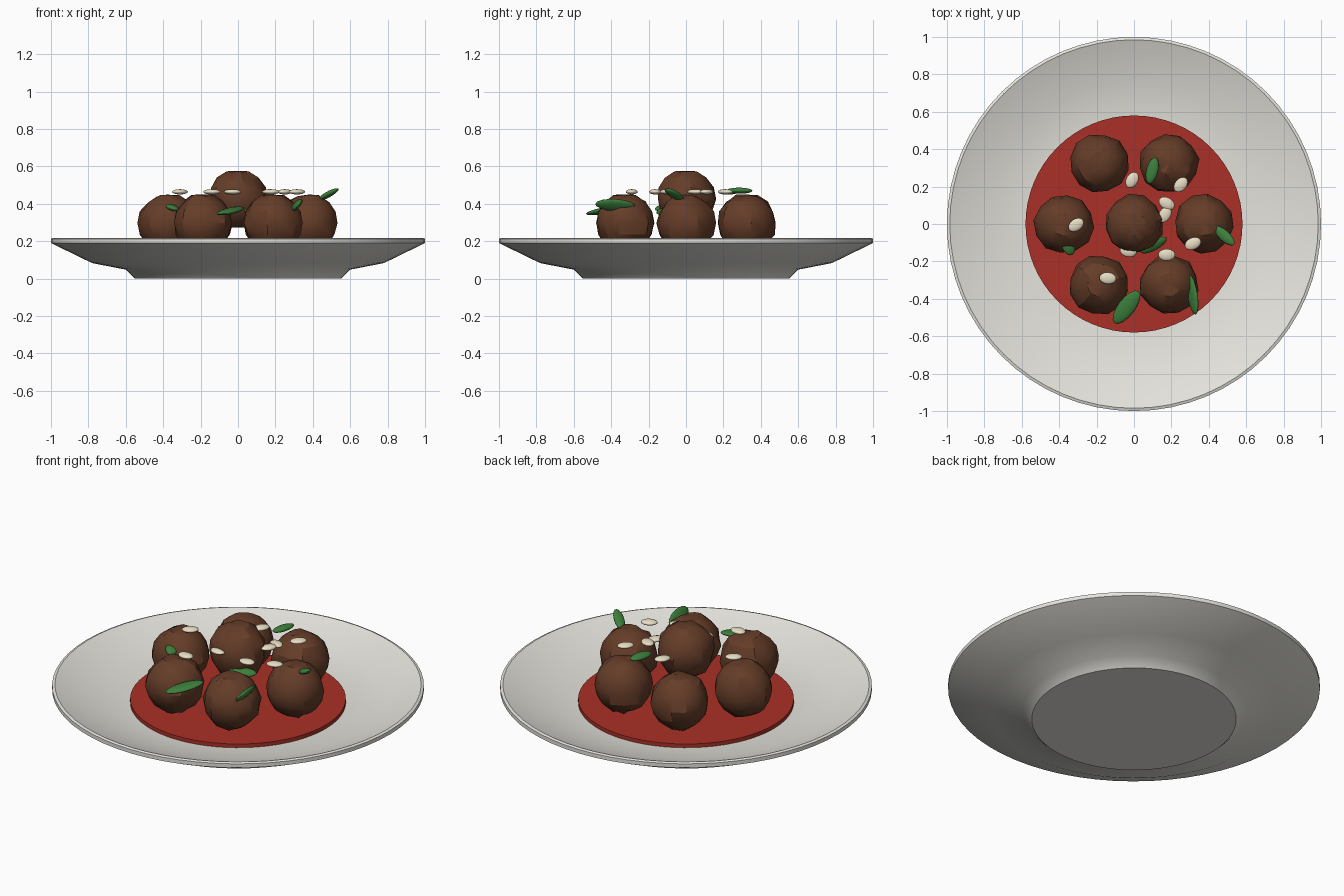
import bpy, bmesh, math, random
from mathutils import Vector, Matrix

cube = bpy.data.objects.get("Cube")
if cube:
    bpy.data.objects.remove(cube)
random.seed(4)


def material(name, rgb):
    m = bpy.data.materials.new(name)
    m.use_nodes = True
    m.diffuse_color = (*rgb, 1)
    m.node_tree.nodes["Principled BSDF"].inputs["Base Color"].default_value = (*rgb, 1)
    return m


CERAMIC = material("ceramic", (0.78, 0.77, 0.72))
SAUCE = material("tomato_red", (0.40, 0.03, 0.02))
MEAT = material("browned_meat", (0.13, 0.046, 0.021))
GREEN = material("leaf_green", (0.045, 0.21, 0.045))
CREAM = material("nut_cream", (0.85, 0.77, 0.58))


def finish(name, bm, mat, angle):
    bmesh.ops.recalc_face_normals(bm, faces=bm.faces)
    mesh = bpy.data.meshes.new(name)
    bm.to_mesh(mesh)
    bm.free()
    mesh.materials.append(mat)
    ob = bpy.data.objects.new(name, mesh)
    bpy.context.collection.objects.link(ob)
    bpy.ops.object.select_all(action='DESELECT')
    ob.select_set(True)
    bpy.context.view_layer.objects.active = ob
    bpy.ops.object.shade_smooth_by_angle(angle=math.radians(angle))
    return ob


def lathe(name, profile, mat, angle, steps=64):
    """Spin a radius/height profile around z."""
    bm = bmesh.new()
    verts = [bm.verts.new((r, 0, z)) for r, z in profile]
    edges = [bm.edges.new(pair) for pair in zip(verts, verts[1:])]
    bmesh.ops.spin(bm, geom=verts + edges, cent=(0, 0, 0), axis=(0, 0, 1),
                   angle=math.tau, steps=steps)
    bmesh.ops.remove_doubles(bm, verts=bm.verts, dist=1e-4)
    return finish(name, bm, mat, angle)


def ellipsoid(name, centre, along, across, half, mat):
    """Flattened ball with its long axis along one direction and width across."""
    x = Vector(along).normalized()
    z = x.cross(Vector(across)).normalized()
    y = z.cross(x)
    frame = Matrix((x, y, z)).transposed().to_4x4()
    bm = bmesh.new()
    bmesh.ops.create_uvsphere(bm, u_segments=16, v_segments=10, radius=1)
    bm.transform(Matrix.Translation(centre) @ frame @ Matrix.Diagonal((*half, 1)))
    return finish(name, bm, mat, 60)


def meatball(name, centre, radius=0.158):
    """Coarse ball with an uneven surface and slightly dented poles."""
    bm = bmesh.new()
    bmesh.ops.create_uvsphere(bm, u_segments=12, v_segments=8, radius=radius)
    for v in bm.verts:
        pole = abs(v.co.z) > radius * 0.99
        v.co *= 0.96 if pole else random.uniform(0.96, 1.04)
    bm.transform(Matrix.Translation(centre) @ Matrix.Rotation(random.random(), 4, 'Z'))
    return finish(name, bm, MEAT, 30)


# Plate with a stepped foot, and the pool of sauce
lathe("plate", [(0, 0), (0.55, 0), (0.60, 0.048), (0.78, 0.083), (1, 0.19),
                (1, 0.213), (0.985, 0.218), (0.78, 0.14), (0.56, 0.11), (0, 0.11)],
      CERAMIC, 35)
lathe("sauce", [(0, 0.105), (0.58, 0.105), (0.58, 0.135), (0, 0.135)], SAUCE, 30)

# Ring of six meatballs with one on top
for i in range(6):
    a = i * math.tau / 6
    meatball(f"meatball_{i + 1}", (0.375 * math.cos(a), 0.375 * math.sin(a), 0.297))
meatball("top_meatball", (0, 0, 0.425))

# Pine nuts: x, y, turn in degrees
nuts = [(-0.01, 0.235, 60), (0.25, 0.21, 50), (0.175, 0.11, -30),
        (0.165, 0.05, 60), (-0.31, -0.005, 35), (0.315, -0.105, 25),
        (0.175, -0.165, 0), (-0.14, -0.29, -5), (-0.03, -0.145, -10)]
for i, (x, y, turn) in enumerate(nuts):
    t = math.radians(turn)
    ellipsoid(f"pine_nut_{i + 1}", (x, y, 0.464), (math.cos(t), math.sin(t), 0),
              (-math.sin(t), math.cos(t), 0), (0.046, 0.032, 0.014), CREAM)

# Herb leaves: two tips, width direction, half width
leaves = [((0.08, 0.215, 0.47), (0.115, 0.355, 0.47), (1, 0, 0.1), 0.032),
          ((0.43, -0.015, 0.42), (0.535, -0.11, 0.48), (0.6, 0.7, 0.2), 0.03),
          ((0.295, -0.27, 0.385), (0.33, -0.485, 0.40), (0.6, 0, 0.75), 0.04),
          ((-0.105, -0.53, 0.345), (0.025, -0.36, 0.38), (0.8, -0.6, 0), 0.046),
          ((-0.375, -0.07, 0.39), (-0.33, -0.165, 0.37), (1, 0.5, -0.2), 0.034),
          ((0.035, -0.15, 0.36), (0.175, -0.075, 0.36), (-0.4, 0.8, 0.5), 0.032)]
for i, (tip_a, tip_b, across, width) in enumerate(leaves):
    a, b = Vector(tip_a), Vector(tip_b)
    ellipsoid(f"herb_leaf_{i + 1}", (a + b) / 2, b - a, across,
              ((b - a).length / 2, width, 0.016), GREEN)
